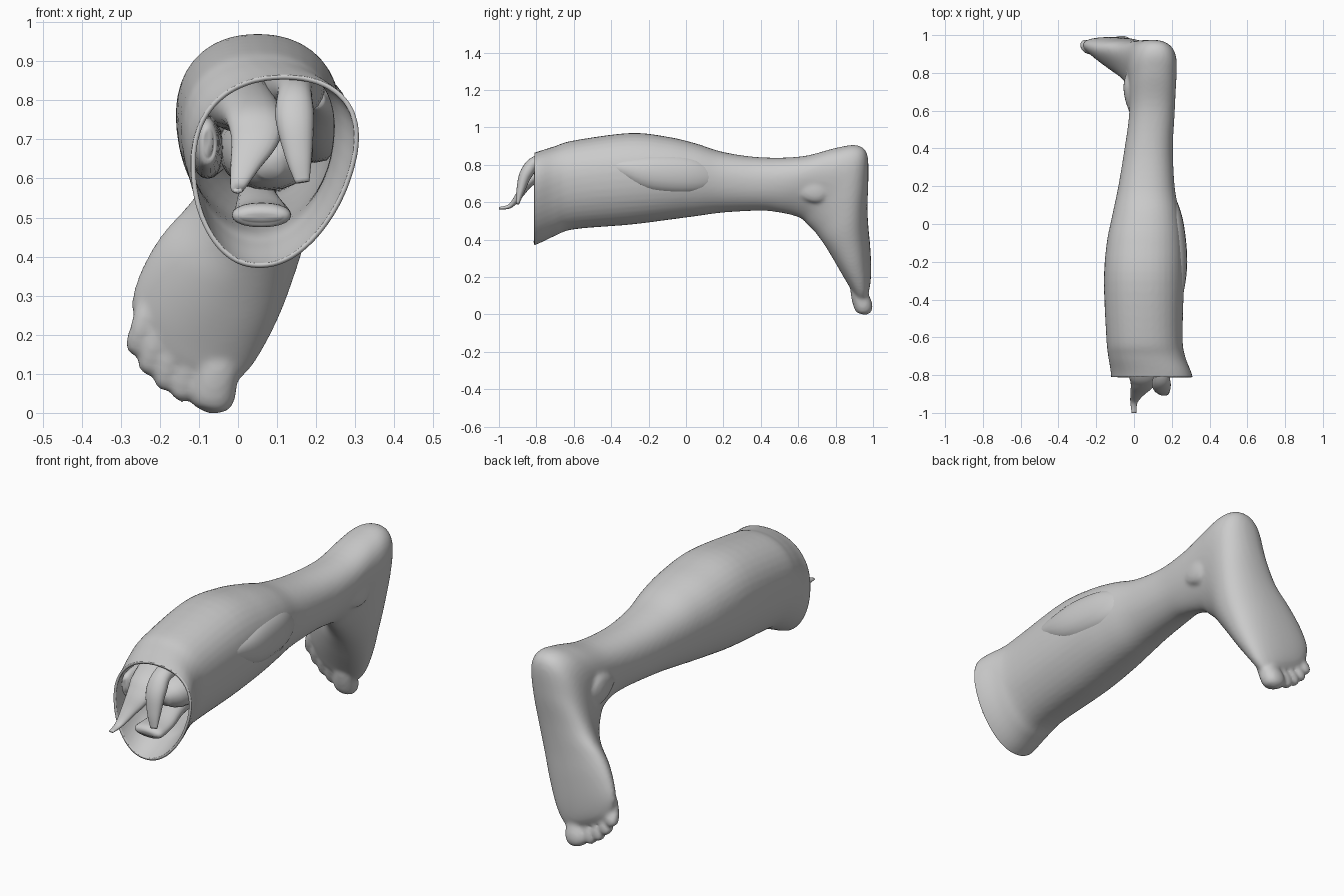
import bpy, bmesh, math
from mathutils import Vector

if "Cube" in bpy.data.objects:
    bpy.data.objects.remove(bpy.data.objects["Cube"])

SEG = 40


def spline(rows, n):
    """Catmull-Rom interpolation of rows of numbers."""
    out = []
    for i in range(len(rows) - 1):
        a, b, c, d = (rows[max(0, min(len(rows) - 1, i + j))] for j in (-1, 0, 1, 2))
        for s in range(n):
            t = s / n
            out.append([0.5 * (2 * q + (r - p) * t + (2 * p - 5 * q + 4 * r - w) * t * t
                               + (3 * q - p - 3 * r + w) * t ** 3)
                        for p, q, r, w in zip(a, b, c, d)])
    return out + [list(rows[-1])]


def power(v, e):
    return math.copysign(abs(v) ** e, v)


def loft(name, rings, seg=SEG):
    """Closed skin over rings of (centre, side vector, up vector, widening)."""
    bm = bmesh.new()
    loops = []
    for c, u, v, k in rings:
        loop = []
        for i in range(seg):
            a = 2 * math.pi * i / seg
            ca, sa = power(math.cos(a), 0.92), power(math.sin(a), 0.92)
            loop.append(bm.verts.new(c + v * ca + u * sa * (1 + k * ca)))
        loops.append(loop)
    for p, q in zip(loops, loops[1:]):
        for i in range(seg):
            j = (i + 1) % seg
            bm.faces.new((p[i], p[j], q[j], q[i]))
    for loop, ring in ((loops[0], rings[0]), (loops[-1], rings[-1])):
        tip = bm.verts.new(ring[0])
        for i in range(seg):
            bm.faces.new((loop[i], loop[(i + 1) % seg], tip))
    bmesh.ops.recalc_face_normals(bm, faces=bm.faces)
    me = bpy.data.meshes.new(name)
    bm.to_mesh(me)
    bm.free()
    me.polygons.foreach_set("use_smooth", [True] * len(me.polygons))
    ob = bpy.data.objects.new(name, me)
    bpy.context.collection.objects.link(ob)
    return ob


def tube(name, pts, seg=20, n=5):
    """Tapered strand along points (x, y, z, side radius, thickness radius)."""
    rows = spline(pts, n)
    rings = []
    for i, r in enumerate(rows):
        t = Vector(rows[min(i + 1, len(rows) - 1)][:3]) - Vector(rows[max(i - 1, 0)][:3])
        t.normalize()
        v = t.cross(Vector((1, 0, 0))).normalized()
        u = v.cross(t).normalized()
        rings.append((Vector(r[:3]), u * r[3], v * r[4], 0))
    return loft(name, rings, seg)


# Lower leg rings: y, top x, top z, bottom x, bottom z, half width, widening
leg = [(-0.95, .13, .82, .05, .33, .215, .2), (-.81, .12, .865, .055, .37, .208, .2),
       (-.7, .075, .90, .055, .42, .2, .16), (-.6, .057, .93, .053, .455, .2, .12),
       (-.3, .05, .97, .055, .48, .21, .1), (-.1, .055, .95, .06, .505, .2, .1),
       (.05, .063, .915, .063, .525, .176, .1), (.2, .066, .868, .066, .545, .148, .1),
       (.4, .078, .84, .078, .555, .127, .1)]
rows = [(xt, y, zt, xb, y, zb, hw, 0, k) for y, xt, zt, xb, zb, hw, k in leg]

# Ankle and foot rings: heel-side point, instep-side point, half width, slant
foot = [(.10, .62, .845, .085, .50, .545, .118, 0), (.11, .80, .89, .08, .57, .53, .12, 0),
        (.115, .91, .905, .07, .62, .51, .125, 0), (.11, .968, .86, .06, .65, .48, .128, 0),
        (.08, .975, .72, .05, .69, .44, .135, 0), (.025, .970, .58, .035, .735, .38, .148, .1),
        (-.04, .975, .47, 0, .78, .31, .165, .2), (-.09, .985, .36, -.04, .825, .235, .17, .28),
        (-.122, .99, .25, -.09, .87, .165, .158, .4), (-.132, .985, .17, -.115, .90, .115, .127, .45),
        (-.137, .968, .125, -.128, .925, .095, .09, .45)]
rows += [r + (0.18,) for r in foot]
rings = []
for r in spline(rows, 5):
    top, bot = Vector(r[:3]), Vector(r[3:6])
    rings.append(((top + bot) / 2, Vector((r[6], 0, -r[6] * r[7])), (top - bot) / 2, r[8]))
skin = loft("leg_skin", rings)

# Toes: root x, root z, tip x, tip z, radius, and a ridge running up the instep
parts = [skin]
for xr, zr, xt, zt, r in ((-.035, .2, -.075, .0, .056), (-.10, .22, -.148, .028, .034),
                          (-.15, .24, -.191, .056, .032), (-.19, .26, -.231, .096, .032),
                          (-.225, .29, -.262, .145, .032)):
    at = lambda t, y, s: (xr + (xt - xr) * t, y, zr + (zt - zr) * t, r * s, r * s * .85)
    parts.append(tube("toe", [at(-.1, .925, .6), at(.2, .925, .95), at(.5, .93, 1),
                              at(.78, .948, 1.05), at(.93, .954, .8), at(1, .954, .2)]))
for x0, z0, x1, z1 in ((.05, .40, -.04, .2), (.02, .37, -.105, .2),
                       (-.01, .38, -.15, .23)):
    y = lambda z: .79 + (.36 - z) * .62
    parts.append(tube("ridge", [(x0, y(z0) + .02, z0, .008, .008),
                                ((x0 + x1) / 2, y((z0 + z1) / 2) + .016, (z0 + z1) / 2, .02, .014),
                                (x1, y(z1) + .025, z1, .02, .014)]))
# Ankle bones
for x, y, z in ((-.02, .72, .68), (.178, .69, .67)):
    parts.append(tube("ankle_bone", [(x, y - .13, z, .005, .005), (x, y - .05, z, .03, .06),
                                     (x, y + .03, z, .034, .07), (x, y + .12, z, .005, .005)]))

# Fuse skin, toes and ankle bones into one smooth surface
bpy.ops.object.select_all(action='DESELECT')
for p in parts:
    p.select_set(True)
bpy.context.view_layer.objects.active = skin
bpy.ops.object.join()
m = skin.modifiers.new("fuse", 'REMESH')
m.mode, m.voxel_size, m.use_smooth_shade = 'VOXEL', 0.009, True
m = skin.modifiers.new("soften", 'SMOOTH')
m.factor, m.iterations = 0.5, 8
bpy.ops.object.convert(target='MESH')

# Cut the knee end open and give the skin a thin wall
bm = bmesh.new()
bm.from_mesh(skin.data)
bmesh.ops.bisect_plane(bm, geom=bm.verts[:] + bm.edges[:] + bm.faces[:], plane_co=(0, -.81, 0),
                       plane_no=(0, -1, 0), clear_outer=True)
bm.to_mesh(skin.data)
bm.free()
m = skin.modifiers.new("wall", 'SOLIDIFY')
m.thickness, m.offset = 0.012, -1
bpy.ops.object.shade_smooth_by_angle(angle=math.radians(50))

# Muscles and tendons inside the calf
tube("inner_calf_muscle", [(.165, -.9, .59, .018, .008), (.155, -.885, .66, .035, .022),
                           (.145, -.85, .76, .05, .035), (.145, -.77, .825, .045, .035),
                           (.14, -.5, .83, .08, .07), (.14, -.2, .84, .08, .08),
                           (.1, .1, .8, .05, .05), (.09, .5, .79, .02, .02)])
tube("outer_calf_muscle", [(0, -1.0, .568, .012, .006), (0, -.94, .58, .02, .012),
                           (.02, -.89, .64, .04, .02), (.045, -.84, .71, .065, .03),
                           (.04, -.76, .76, .075, .045), (0, -.5, .8, .085, .08),
                           (0, -.2, .82, .08, .08), (.05, .1, .79, .04, .05),
                           (.08, .5, .79, .02, .02)])
tube("side_tendon", [(-.075, -.78, .69, .012, .03), (-.08, -.74, .69, .03, .065),
                     (-.08, -.5, .68, .04, .08), (-.06, -.1, .67, .03, .06),
                     (0, .4, .68, .02, .02)])
tube("knee_ligament", [(.06, -.81, .50, .05, .01), (.06, -.79, .505, .075, .03),
                       (.06, -.7, .515, .07, .03), (.05, -.5, .55, .05, .04),
                       (.06, 0, .59, .04, .04)])
tube("deep_muscle", [(.08, -.7, .63, .03, .03), (.08, -.6, .65, .10, .08),
                     (.07, -.2, .68, .12, .1), (.08, .2, .68, .07, .06),
                     (.09, .5, .69, .03, .03)])
# Muscle belly showing through the side of the skin
tube("side_muscle_belly", [(.2, -.5, .80, .02, .02), (.205, -.36, .785, .058, .05),
                           (.205, -.2, .757, .077, .1), (.195, -.02, .745, .071, .105),
                           (.175, .1, .735, .058, .08), (.165, .18, .735, .03, .02)])
